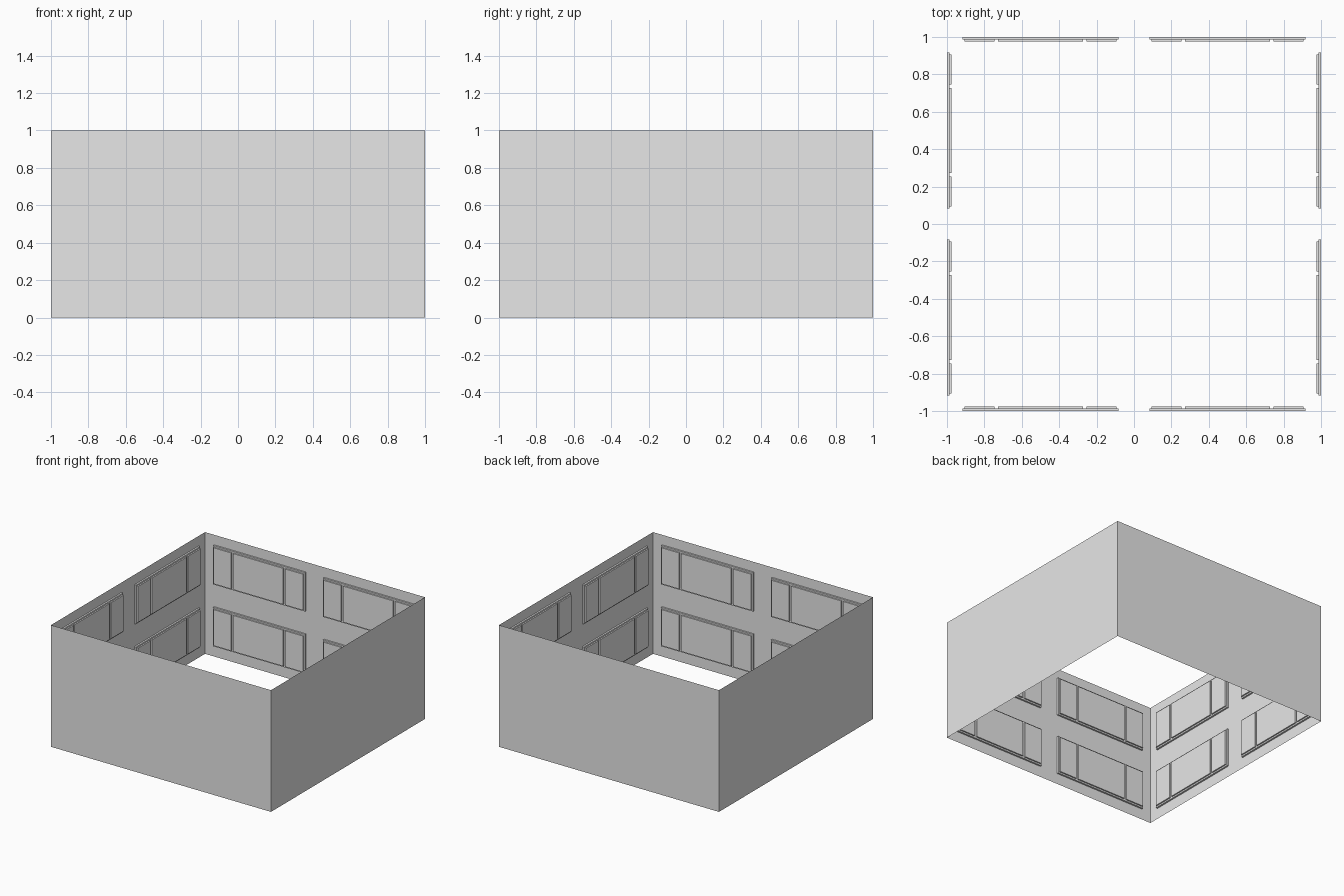
import bpy
import bmesh
from math import pi
from mathutils import Matrix, Vector

if "Cube" in bpy.data.objects:
    bpy.data.objects.remove(bpy.data.objects["Cube"], do_unlink=True)

grey = bpy.data.materials.new("plain_grey")
grey.use_nodes = True
grey.diffuse_color = (0.8, 0.8, 0.8, 1)
grey.node_tree.nodes["Principled BSDF"].inputs["Base Color"].default_value = (0.8, 0.8, 0.8, 1)

# Window layout: centres, then spans relative to each centre
CENTRES_X = (-0.5, 0.5)
CENTRES_Z = (0.25, 0.758)
FRAME = (0.417, 0.16)
PANES = ((-0.407, -0.245), (-0.227, 0.227), (0.245, 0.407))
PANE_H = 0.148
FRAME_DEPTH, PANE_DEPTH = 0.014, 0.011


def cut(bm, axis, value):
    """Cut the whole sheet along one line."""
    normal, point = Vector((0, 0, 0)), Vector((0, 0, 0))
    normal[axis], point[axis] = 1, value
    bmesh.ops.bisect_plane(bm, geom=bm.verts[:] + bm.edges[:] + bm.faces[:],
                           dist=1e-6, plane_co=point, plane_no=normal)


def recess(bm, inside, depth):
    """Push the faces chosen by the rule towards the inside of the building."""
    faces = [f for f in bm.faces if abs(f.normal.y) > 0.5 and inside(f.calc_center_median())]
    new = bmesh.ops.extrude_face_region(bm, geom=faces)["geom"]
    bmesh.ops.translate(bm, vec=(0, depth, 0),
                        verts=[v for v in new if isinstance(v, bmesh.types.BMVert)])
    bm.normal_update()


def local(p):
    """Position relative to the nearest window centre."""
    cx = min(CENTRES_X, key=lambda c: abs(p.x - c))
    cz = min(CENTRES_Z, key=lambda c: abs(p.z - c))
    return p.x - cx, abs(p.z - cz)


def in_frame(p):
    x, z = local(p)
    return abs(x) < FRAME[0] and z < FRAME[1]


def in_pane(p):
    x, z = local(p)
    return z < PANE_H and any(a < x < b for a, b in PANES)


# One thin wall sheet, facing the front
bm = bmesh.new()
bmesh.ops.create_grid(bm, x_segments=1, y_segments=1, size=1)
bmesh.ops.scale(bm, vec=(1, 0.5, 1), verts=bm.verts)
bmesh.ops.transform(bm, verts=bm.verts,
                    matrix=Matrix.Translation((0, -1, 0.5)) @ Matrix.Rotation(pi / 2, 4, "X"))
for c in CENTRES_X:
    for offset in (-FRAME[0], FRAME[0], *PANES[0], *PANES[1], *PANES[2]):
        cut(bm, 0, c + offset)
for c in CENTRES_Z:
    for offset in (-FRAME[1], -PANE_H, PANE_H, FRAME[1]):
        cut(bm, 2, c + offset)
bm.normal_update()

# Two-step window recesses: frame first, then the three panes
recess(bm, in_frame, FRAME_DEPTH)
recess(bm, in_pane, PANE_DEPTH)

wall = bpy.data.meshes.new("wall_with_windows")
bm.to_mesh(wall)
bm.free()
wall.materials.append(grey)

# Four equal walls around the open centre
for i, name in enumerate(("front_wall", "left_wall", "back_wall", "right_wall")):
    obj = bpy.data.objects.new(name, wall)
    obj.rotation_euler.z = i * pi / 2
    bpy.context.collection.objects.link(obj)
